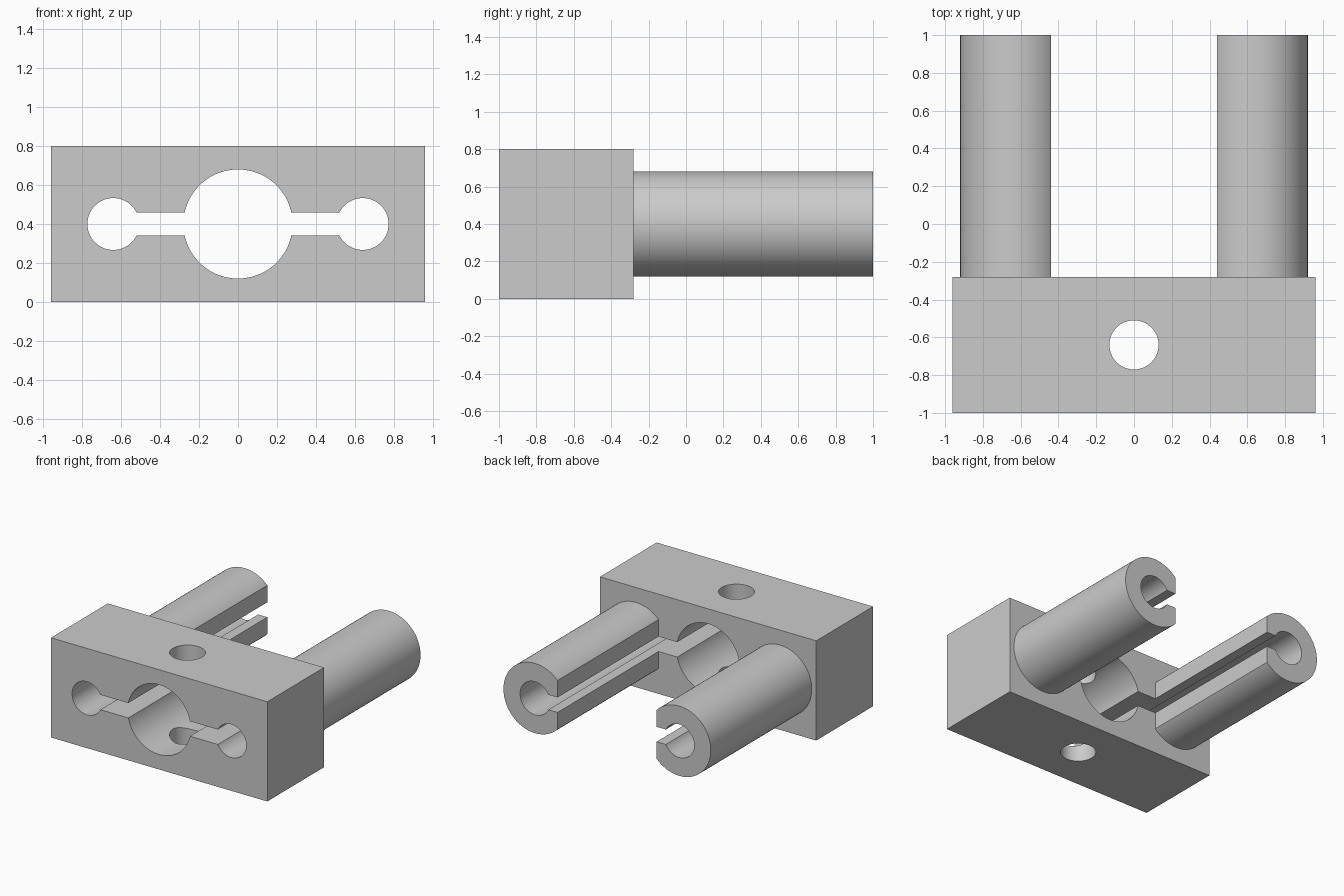
import bpy, bmesh, math
from mathutils import Matrix, Vector

cube = bpy.data.objects.get("Cube")
if cube:
    bpy.data.objects.remove(cube, do_unlink=True)

GREY = (0.6, 0.6, 0.6, 1.0)
grey = bpy.data.materials.new("plain grey")
grey.use_nodes = True
grey.diffuse_color = GREY
grey.node_tree.nodes["Principled BSDF"].inputs["Base Color"].default_value = GREY

MID_Z = 0.4        # height of the bore axes
TUBE_X = 0.64      # sideways offset of the tubes
BLOCK_BACK = -0.28


def add_object(name, bm):
    bmesh.ops.recalc_face_normals(bm, faces=bm.faces[:])
    mesh = bpy.data.meshes.new(name)
    bm.to_mesh(mesh)
    bm.free()
    mesh.materials.append(grey)
    obj = bpy.data.objects.new(name, mesh)
    bpy.context.collection.objects.link(obj)
    return obj


def box(name, low, high):
    bm = bmesh.new()
    bmesh.ops.create_cube(bm, size=1)
    low, high = Vector(low), Vector(high)
    bmesh.ops.scale(bm, vec=high - low, verts=bm.verts)
    bmesh.ops.translate(bm, vec=(low + high) / 2, verts=bm.verts)
    return add_object(name, bm)


def cylinder(name, radius, centre, length, along_y=True, flat_x=None):
    bm = bmesh.new()
    turn = Matrix.Rotation(math.pi / 2, 4, 'X') if along_y else Matrix()
    bmesh.ops.create_cone(bm, cap_ends=True, segments=96, radius1=radius,
                          radius2=radius, depth=length,
                          matrix=Matrix.Translation(centre) @ turn)
    if flat_x is not None:
        # slice off the side facing the middle and close it with a flat
        bmesh.ops.bisect_plane(bm, geom=bm.verts[:] + bm.edges[:] + bm.faces[:],
                               plane_co=(flat_x, 0, 0),
                               plane_no=(-math.copysign(1, flat_x), 0, 0),
                               clear_outer=True)
        bmesh.ops.holes_fill(bm, edges=[e for e in bm.edges if e.is_boundary])
    return add_object(name, bm)


def combine(target, tool, operation):
    mod = target.modifiers.new(operation.lower(), 'BOOLEAN')
    mod.operation = operation
    mod.solver = 'EXACT'
    mod.object = tool
    bpy.context.view_layer.objects.active = target
    bpy.ops.object.modifier_apply(modifier=mod.name)
    bpy.data.objects.remove(tool, do_unlink=True)


# block
bracket = box("clamp_bracket", (-0.96, -1, 0), (0.96, BLOCK_BACK, 0.8))

# two tubes with flats facing each other, rooted inside the block
root = BLOCK_BACK - 0.2
for side in (-1, 1):
    tube = cylinder("tube", 0.28, (side * TUBE_X, (1 + root) / 2, MID_Z),
                    1 - root, flat_x=side * 0.44)
    combine(bracket, tube, 'UNION')

# bores through the tubes and the middle of the block
for x, radius in ((-TUBE_X, 0.133), (TUBE_X, 0.133), (0, 0.28)):
    combine(bracket, cylinder("bore", radius, (x, 0, MID_Z), 3), 'DIFFERENCE')

# slot joining the bores, and the vertical pin hole
combine(bracket, box("slot", (-TUBE_X, -1.5, 0.34), (TUBE_X, 1.5, 0.46)), 'DIFFERENCE')
combine(bracket, cylinder("pin_hole", 0.13, (0, -0.64, MID_Z), 2, along_y=False),
        'DIFFERENCE')

# smooth round walls, sharp edges
bpy.ops.object.select_all(action='DESELECT')
bracket.select_set(True)
bpy.context.view_layer.objects.active = bracket
bpy.ops.object.shade_smooth_by_angle(angle=math.radians(25))
